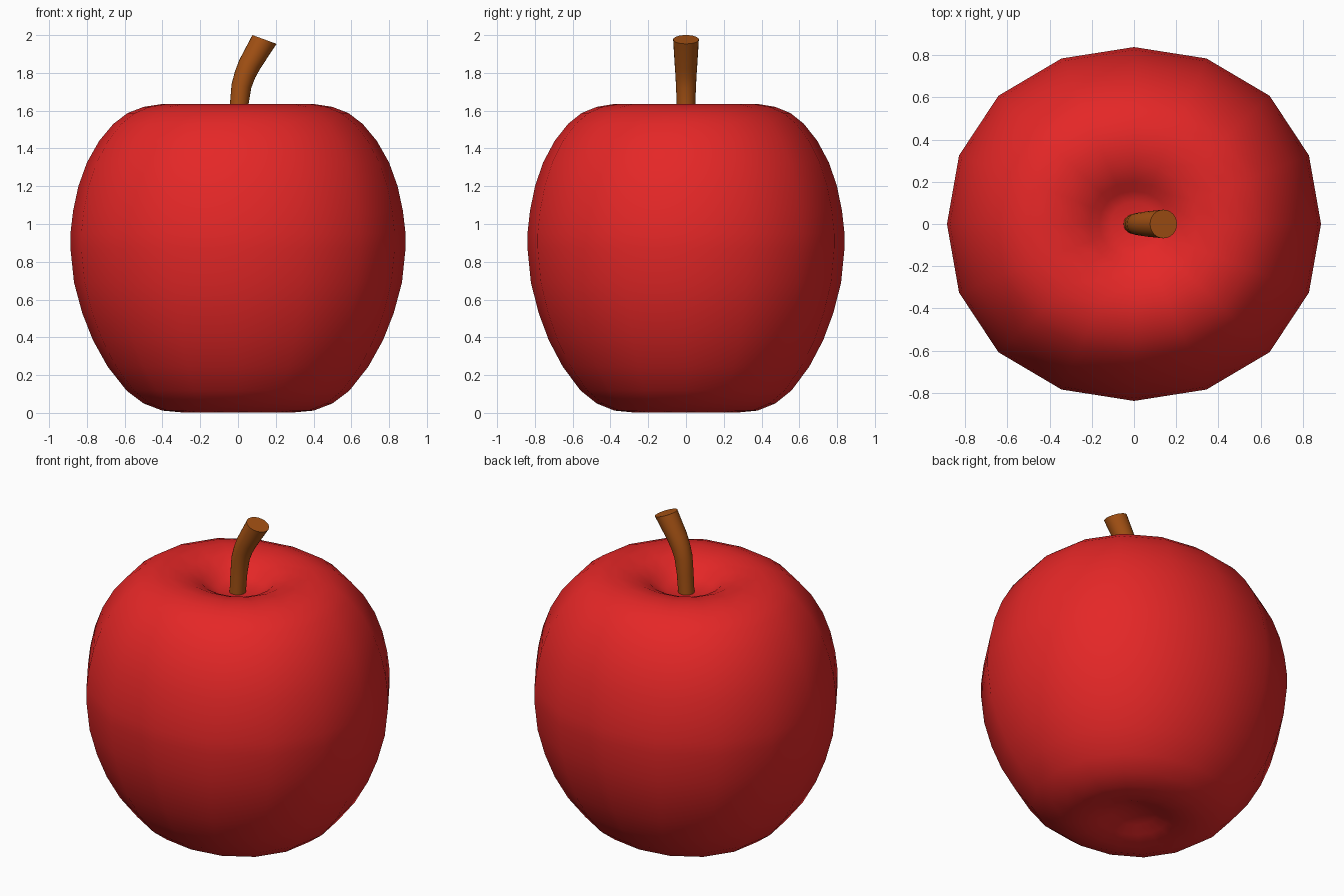
import bpy, bmesh, math
from mathutils import Vector

if "Cube" in bpy.data.objects:
    bpy.data.objects.remove(bpy.data.objects["Cube"])


def finish(bm, name, color, angle):
    bmesh.ops.recalc_face_normals(bm, faces=bm.faces[:])
    mesh = bpy.data.meshes.new(name)
    bm.to_mesh(mesh)
    bm.free()
    ob = bpy.data.objects.new(name, mesh)
    bpy.context.collection.objects.link(ob)
    mat = bpy.data.materials.new(name + "_color")
    mat.diffuse_color = color
    mat.use_nodes = True
    mat.node_tree.nodes["Principled BSDF"].inputs["Base Color"].default_value = mat.diffuse_color
    mesh.materials.append(mat)
    bpy.ops.object.select_all(action='DESELECT')
    ob.select_set(True)
    bpy.context.view_layer.objects.active = ob
    bpy.ops.object.shade_smooth_by_angle(angle=math.radians(angle))
    return ob


def bridge(bm, a, b):
    n = len(a)
    for i in range(n):
        j = (i + 1) % n
        bm.faces.new((a[i], a[j], b[j], b[i]))


SIDES = 16

# Apple body: 16-sided, slightly oval lathe with a dimple at each end
profile = [(0.06, 0.069), (0.13, 0.055), (0.20, 0.028), (0.30, 0.003),
           (0.40, 0.012), (0.50, 0.05), (0.59, 0.118), (0.69, 0.245),
           (0.768, 0.385), (0.825, 0.53), (0.868, 0.69), (0.887, 0.87),
           (0.887, 0.95), (0.873, 1.07), (0.845, 1.20), (0.80, 1.325),
           (0.735, 1.44), (0.66, 1.53), (0.585, 1.587), (0.50, 1.62),
           (0.41, 1.634), (0.30, 1.615), (0.21, 1.575), (0.165, 1.536),
           (0.11, 1.515)]
bm = bmesh.new()
rings = []
for r, z in profile:
    ring = []
    for i in range(SIDES):
        a = 2 * math.pi * i / SIDES
        k = 1 + 0.025 * math.sin(2 * a) ** 2      # fuller on the diagonals
        ring.append(bm.verts.new((r * k * math.cos(a), 0.946 * r * k * math.sin(a), z)))
    rings.append(ring)
for a, b in zip(rings, rings[1:]):
    bridge(bm, a, b)
for ring, z in ((rings[0], 0.073), (rings[-1], 1.51)):
    tip = bm.verts.new((0, 0, z))
    for i in range(SIDES):
        bm.faces.new((ring[i], ring[(i + 1) % SIDES], tip))
finish(bm, "apple_body", (0.78, 0.02, 0.02, 1), 180)

# Stem: round tube that bends to +x and widens to a flat end (x, z, radius, tilt)
path = [(-0.003, 1.5, 0.047, 0), (0.006, 1.63, 0.049, 3), (0.018, 1.73, 0.053, 11),
        (0.037, 1.79, 0.056, 18), (0.062, 1.845, 0.06, 23), (0.14, 1.977, 0.068, 20)]
bm = bmesh.new()
rings = []
for x, z, r, tilt in path:
    t = math.radians(tilt)
    side = Vector((math.cos(t), 0, -math.sin(t)))
    ring = []
    for i in range(24):
        a = 2 * math.pi * i / 24
        ring.append(bm.verts.new(Vector((x, 0, z)) + side * r * math.cos(a)
                                 + Vector((0, r * math.sin(a), 0))))
    rings.append(ring)
for a, b in zip(rings, rings[1:]):
    bridge(bm, a, b)
bm.faces.new(rings[0])
bm.faces.new(rings[-1])
finish(bm, "stem", (0.38, 0.085, 0.007, 1), 40)
